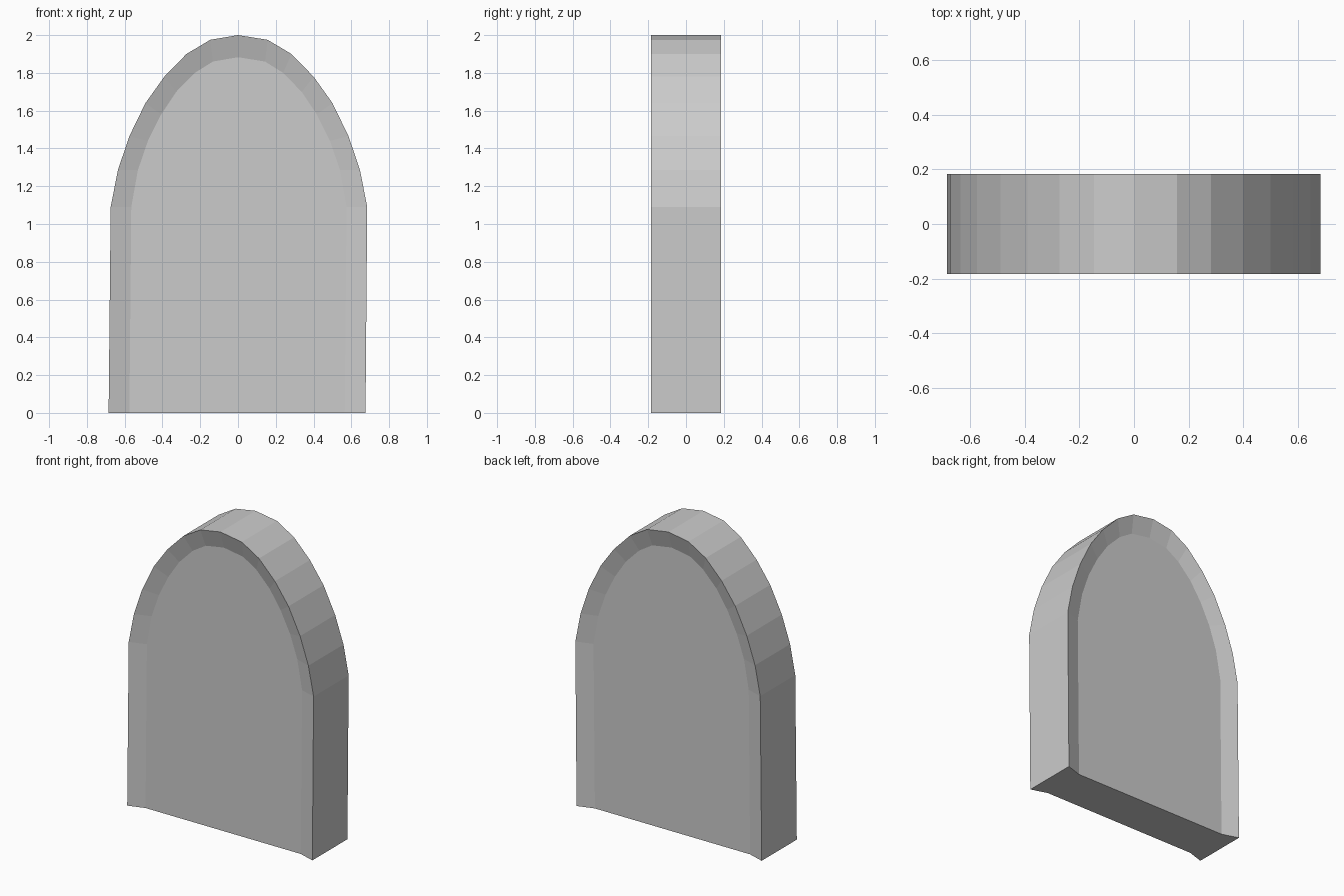
import bpy, bmesh

if "Cube" in bpy.data.objects:
    bpy.data.objects.remove(bpy.data.objects["Cube"])

# Half profiles (half width, height) from base to just below the apex
OUTER = [(0.68, 0), (0.679, 1.09), (0.641, 1.285), (0.58, 1.465), (0.495, 1.64),
         (0.395, 1.78), (0.278, 1.90), (0.152, 1.975)]
INNER = [(0.57, 0), (0.57, 1.09), (0.535, 1.285), (0.482, 1.44), (0.412, 1.58),
         (0.332, 1.70), (0.234, 1.80), (0.138, 1.86)]
HALF_DEPTH, RECESS = 0.184, 0.035


def arch(half, apex):
    """Full arch from right base to left base, leaning very slightly."""
    lean = lambda z: -0.005 if z == 0 else 0.005
    right = [(w + lean(z), z) for w, z in half]
    left = [(-w + lean(z), z) for w, z in reversed(half)]
    return right + [(0, apex)] + left


outer, inner = arch(OUTER, 2.0), arch(INNER, 1.883)
bm = bmesh.new()

# Rings from front to back: recessed panel, rim, rim, recessed panel
layers = [(inner, -HALF_DEPTH + RECESS), (outer, -HALF_DEPTH),
          (outer, HALF_DEPTH), (inner, HALF_DEPTH - RECESS)]
rings = [[bm.verts.new((x, y, z)) for x, z in pts] for pts, y in layers]

# Sloped rims and outer edge
for a, b in zip(rings, rings[1:]):
    for i in range(len(a) - 1):
        bm.faces.new((a[i], a[i + 1], b[i + 1], b[i]))

# Front and back panels
bm.faces.new(rings[0])
bm.faces.new(rings[3])

# Underside: middle strip and one strip at each end
bm.faces.new((rings[0][0], rings[0][-1], rings[3][-1], rings[3][0]))
for end in (0, -1):
    bm.faces.new([r[end] for r in rings])

bmesh.ops.recalc_face_normals(bm, faces=bm.faces)
mesh = bpy.data.meshes.new("headstone")
bm.to_mesh(mesh)
bm.free()
bpy.context.collection.objects.link(bpy.data.objects.new("headstone", mesh))
